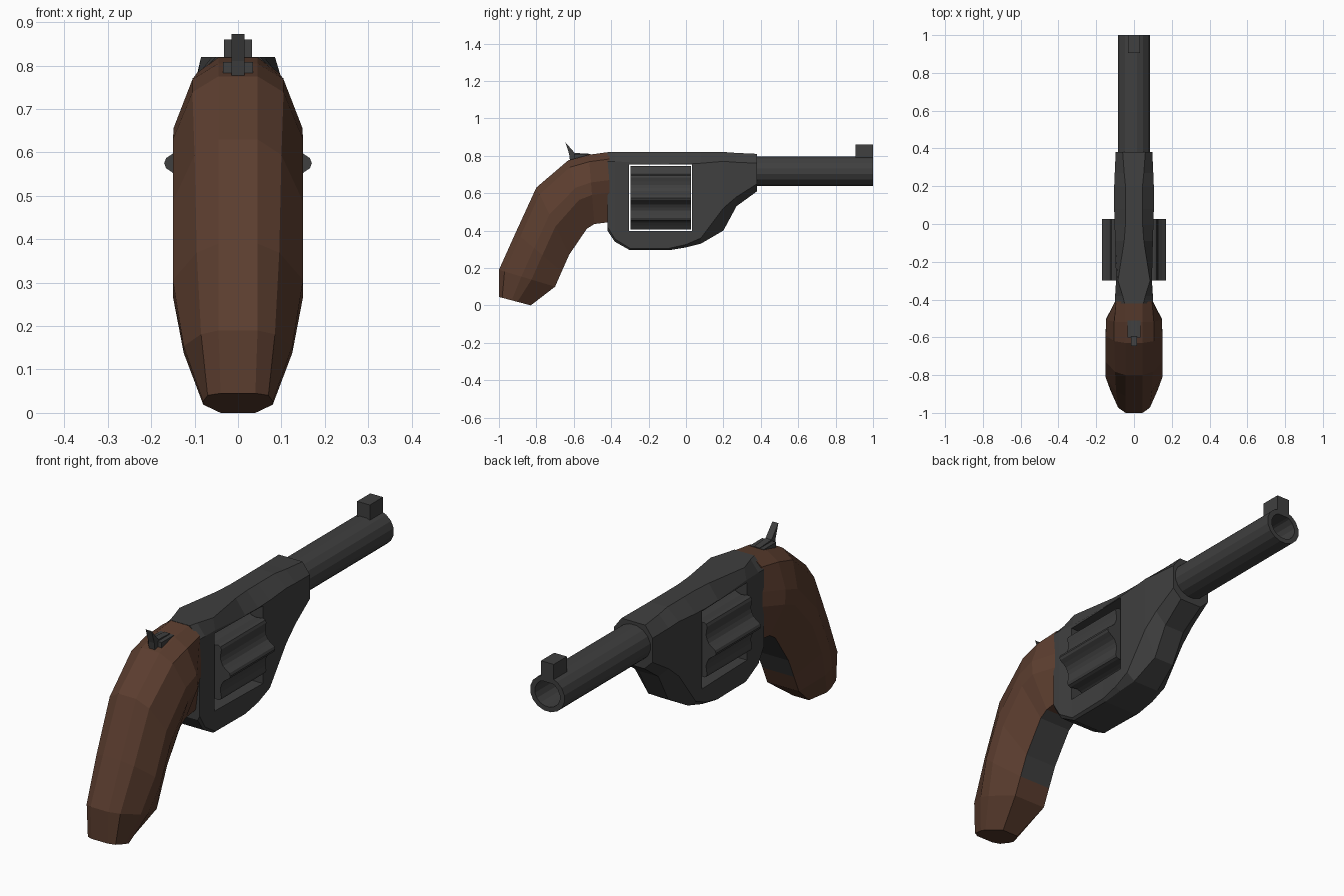
import bpy, bmesh, math

if "Cube" in bpy.data.objects:
    bpy.data.objects.remove(bpy.data.objects["Cube"])


def material(name, color):
    m = bpy.data.materials.new(name)
    m.diffuse_color = (*color, 1)
    m.use_nodes = True
    m.node_tree.nodes["Principled BSDF"].inputs["Base Color"].default_value = m.diffuse_color
    return m


STEEL = material("dark_steel", (0.05, 0.05, 0.05))
WOOD = material("brown_wood", (0.105, 0.047, 0.028))


def loft(name, rings, mat):
    """Skin a list of equal-length rings and cap both ends."""
    bm = bmesh.new()
    vs = [[bm.verts.new(p) for p in r] for r in rings]
    n = len(rings[0])
    for a, b in zip(vs, vs[1:]):
        for i in range(n):
            j = (i + 1) % n
            bm.faces.new((a[i], a[j], b[j], b[i]))
    bm.faces.new(vs[0])
    bm.faces.new(vs[-1])
    bmesh.ops.recalc_face_normals(bm, faces=bm.faces)
    me = bpy.data.meshes.new(name)
    bm.to_mesh(me)
    bm.free()
    ob = bpy.data.objects.new(name, me)
    bpy.context.collection.objects.link(ob)
    if mat:
        me.materials.append(mat)
    return ob


def mirrored(half):
    """Close a half outline (x >= 0) with its mirror image."""
    return half + [(-x, y, z) for x, y, z in reversed(half)]


def box(name, x, y0, y1, z0, z1, mat):
    return loft(name, [mirrored([(x, y, z0), (x, y, z1)]) for y in (y0, y1)], mat)


# Frame: sections along y = (y, bottom, low shoulder, high shoulder, top, half widths)
sections = [
    (-0.42, 0.40, 0.42, 0.77, 0.82, 0.09, 0.10, 0.05),
    (-0.38, 0.34, 0.355, 0.77, 0.82, 0.09, 0.10, 0.06),
    (-0.30, 0.295, 0.305, 0.765, 0.82, 0.085, 0.095, 0.085),
    (-0.09, 0.295, 0.305, 0.755, 0.82, 0.085, 0.10, 0.052),
    (0.0, 0.31, 0.325, 0.755, 0.82, 0.08, 0.103, 0.045),
    (0.08, 0.33, 0.36, 0.76, 0.82, 0.065, 0.105, 0.045),
    (0.20, 0.40, 0.52, 0.77, 0.82, 0.05, 0.105, 0.045),
    (0.27, 0.53, 0.58, 0.765, 0.815, 0.05, 0.102, 0.052),
    (0.38, 0.61, 0.65, 0.76, 0.81, 0.055, 0.097, 0.06),
]
frame = loft("frame", [mirrored([(wb, y, zb), (w, y, zl), (w, y, zh), (wt, y, zt)])
                       for y, zb, zl, zh, zt, wb, w, wt in sections], STEEL)

# Window through the frame for the cylinder
cutter = box("window_cutter", 0.3, -0.305, 0.032, 0.398, 0.752, None)
cutter.hide_render = True
cutter.hide_set(True)
mod = frame.modifiers.new("window", 'BOOLEAN')
mod.operation = 'DIFFERENCE'
mod.solver = 'EXACT'
mod.object = cutter

# Fluted cylinder with eight ribs
lobe = [(-15, 0.138), (-9, 0.15), (-4, 0.166), (0, 0.17), (4, 0.166), (9, 0.15), (15, 0.138), (22.5, 0.135)]
loft("cylinder", [[(r * math.cos(math.radians(45 * k + a)), y,
                    0.575 + r * math.sin(math.radians(45 * k + a)))
                   for k in range(8) for a, r in lobe] for y in (-0.298, 0.026)], STEEL)


# Hollow barrel
def circle(r, y, n=16):
    return [(1.03 * r * math.cos(2 * math.pi * (i + 0.5) / n), y,
             0.717 + 0.95 * r * math.sin(2 * math.pi * (i + 0.5) / n)) for i in range(n)]


loft("barrel", [circle(0.085, 0.36), circle(0.085, 1.0), circle(0.062, 1.0), circle(0.062, 0.4)], STEEL)
box("front_sight", 0.032, 0.905, 1.0, 0.77, 0.86, STEEL)

# Grip: back point, front point, widest half width, back flat, back chamfer, front flat
grip_path = [
    ((-0.41, 0.82), (-0.41, 0.445), 0.10, 0.045, 0.095, 0.08),
    ((-0.52, 0.805), (-0.49, 0.435), 0.148, 0.045, 0.105, 0.08),
    ((-0.63, 0.775), (-0.53, 0.41), 0.15, 0.045, 0.105, 0.08),
    ((-0.80, 0.63), (-0.625, 0.27), 0.15, 0.045, 0.10, 0.08),
    ((-0.91, 0.39), (-0.665, 0.18), 0.15, 0.045, 0.095, 0.08),
    ((-1.0, 0.19), (-0.70, 0.10), 0.125, 0.045, 0.085, 0.08),
    ((-1.0, 0.045), (-0.83, 0.0), 0.08, 0.04, 0.07, 0.04),
]
rings = []
for b, f, w, flat, chamfer, front in grip_path:
    across = [(0, flat), (0.1, chamfer), (0.4, w), (0.58, w), (1, front)]
    rings.append(mirrored([(x, b[0] + t * (f[0] - b[0]), b[1] + t * (f[1] - b[1]))
                           for t, x in across]))
grip = loft("grip", rings, WOOD)
# Steel strap down the front of the grip
grip.data.materials.append(STEEL)
for p in grip.data.polygons:
    if abs(p.center.x) < 0.001 and p.normal.y > 0.2 and 0.15 < p.center.z < 0.44 and p.center.y > -0.68:
        p.material_index = 1

# Hammer: low base and a narrow curved spur
spur = [(-0.645, 0.872), (-0.595, 0.815), (-0.51, 0.81), (-0.52, 0.77), (-0.62, 0.77), (-0.625, 0.81)]
loft("hammer_spur", [[(x, y, z) for y, z in spur] for x in (-0.015, 0.015)], STEEL)
box("hammer_base", 0.035, -0.60, -0.51, 0.77, 0.808, STEEL)
